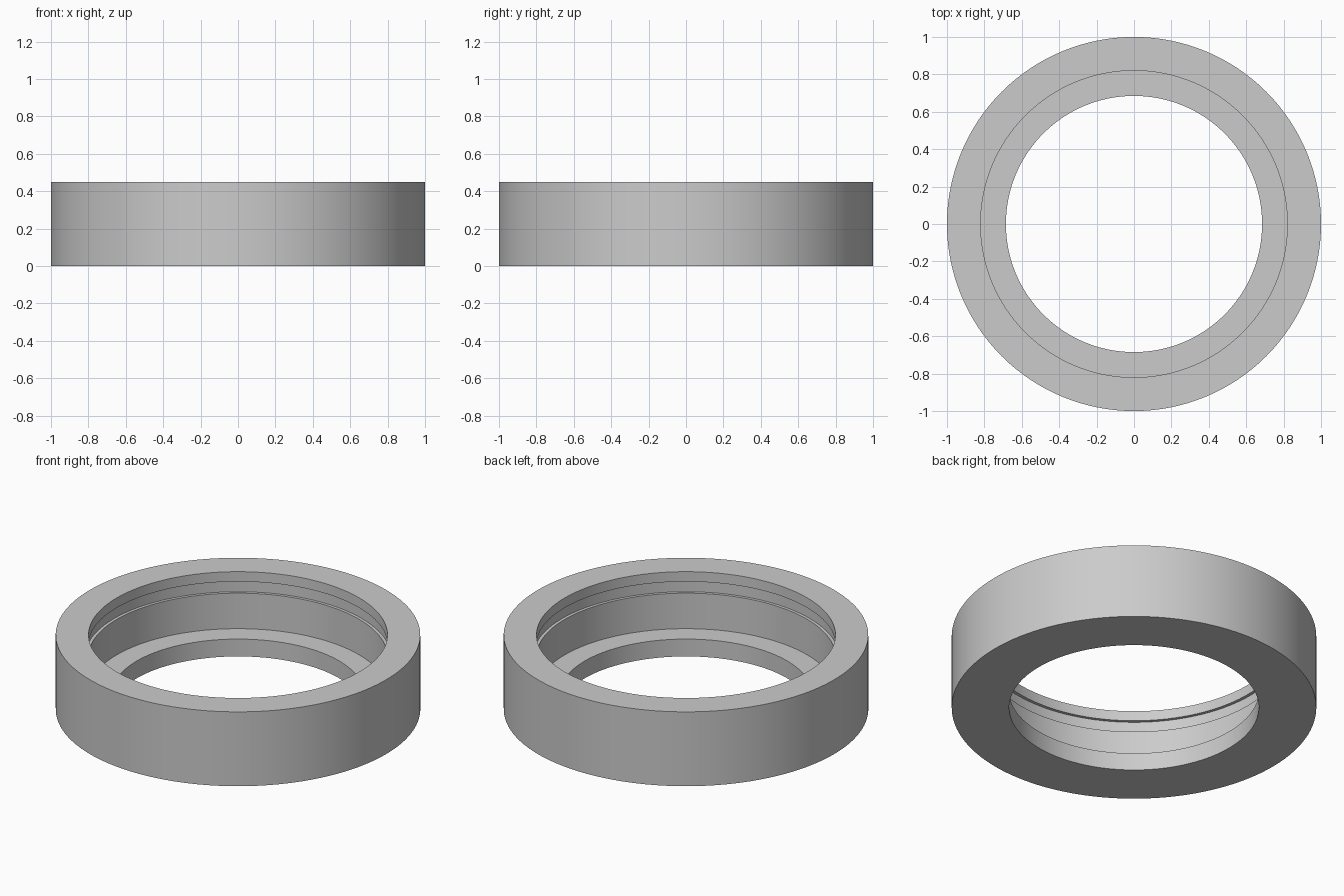
import bpy
import bmesh
import math

cube = bpy.data.objects.get("Cube")
if cube:
    bpy.data.objects.remove(cube, do_unlink=True)

SEGMENTS = 128

# Plain grey finish
grey = bpy.data.materials.new("plain_grey")
grey.use_nodes = True
colour = (0.6, 0.6, 0.6, 1)
grey.diffuse_color = colour
grey.node_tree.nodes["Principled BSDF"].inputs["Base Color"].default_value = colour

# Ring cross-section as (radius, height)
outer, bore, seat, groove = 1.0, 0.685, 0.82, 0.838
top, seat_z, groove_low, groove_high = 0.45, 0.105, 0.32, 0.39
profile = [
    (outer, 0), (outer, top),                      # outside wall
    (seat, top), (seat, groove_high),              # upper lip
    (groove, groove_high), (groove, groove_low),   # retaining groove
    (seat, groove_low), (seat, seat_z),            # seat wall
    (bore, seat_z), (bore, 0),                     # shoulder and bore
]


def lathe(name, points, material):
    """Revolve a closed cross-section around the z axis."""
    bm = bmesh.new()
    rings = []
    for i in range(SEGMENTS):
        a = math.tau * i / SEGMENTS
        rings.append([bm.verts.new((r * math.cos(a), r * math.sin(a), z))
                      for r, z in points])
    n = len(points)
    for i, ring in enumerate(rings):
        nxt = rings[(i + 1) % SEGMENTS]
        for j in range(n):
            k = (j + 1) % n
            bm.faces.new((ring[j], nxt[j], nxt[k], ring[k]))
    bmesh.ops.recalc_face_normals(bm, faces=bm.faces)
    mesh = bpy.data.meshes.new(name)
    bm.to_mesh(mesh)
    bm.free()
    mesh.materials.append(material)
    obj = bpy.data.objects.new(name, mesh)
    bpy.context.collection.objects.link(obj)
    return obj


# Stepped housing ring
ring_obj = lathe("housing_ring", profile, grey)
bpy.ops.object.select_all(action="DESELECT")
ring_obj.select_set(True)
bpy.context.view_layer.objects.active = ring_obj
bpy.ops.object.shade_smooth_by_angle(angle=math.radians(30))
